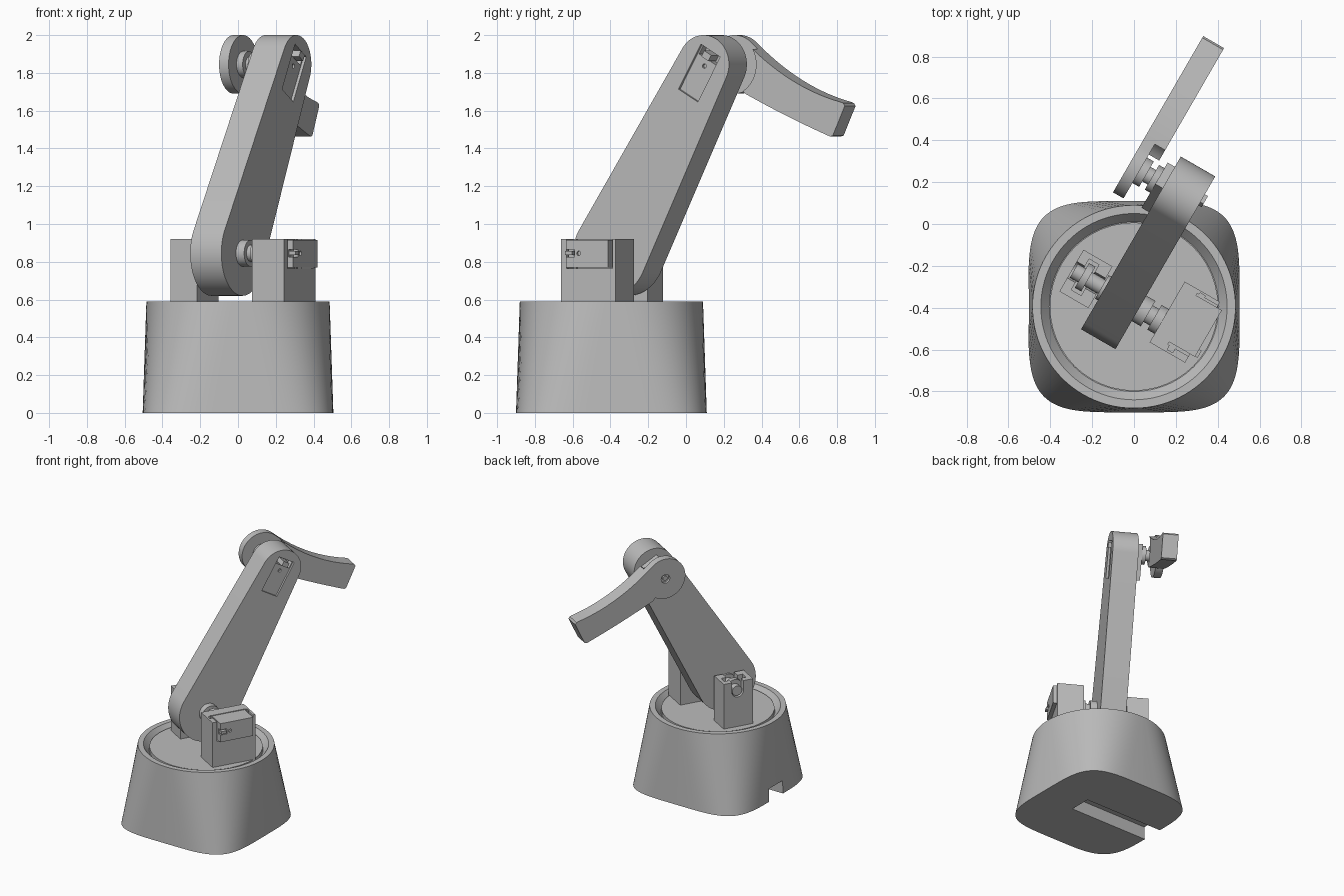
import bpy
import bmesh
from math import sin, cos, pi, acos, radians, copysign
from mathutils import Matrix, Vector

cube = bpy.data.objects.get("Cube")
if cube:
    bpy.data.objects.remove(cube, do_unlink=True)

grey = bpy.data.materials.new("plain grey")
grey.use_nodes = True
grey.diffuse_color = (0.5, 0.5, 0.5, 1)
grey.node_tree.nodes["Principled BSDF"].inputs["Base Color"].default_value = (0.5, 0.5, 0.5, 1)

# Arm frame: local x runs along the reach, local y is up, local z is the joint axis
BASE_Y = -0.395
S = sin(pi / 3)
ARM = Matrix(((0.5, 0, S, 0), (S, 0, -0.5, BASE_Y), (0, 1, 0, 0), (0, 0, 0, 1)))
WORLD = Matrix.Translation((0, BASE_Y, 0))
LOW = Vector((0.005, 0.845))
HIGH = Vector((0.578, 1.845))
REACH = (HIGH - LOW).normalized()
TILT = radians(60)


def finish(name, bm, matrix):
    bmesh.ops.recalc_face_normals(bm, faces=bm.faces)
    mesh = bpy.data.meshes.new(name)
    bm.to_mesh(mesh)
    bm.free()
    mesh.transform(matrix)
    mesh.materials.append(grey)
    obj = bpy.data.objects.new(name, mesh)
    bpy.context.collection.objects.link(obj)
    smooth(obj)
    return obj


def activate(obj):
    bpy.ops.object.select_all(action="DESELECT")
    obj.select_set(True)
    bpy.context.view_layer.objects.active = obj


def smooth(obj):
    activate(obj)
    bpy.ops.object.shade_smooth_by_angle(angle=radians(25))


def prism(name, outline, z0, z1, matrix=ARM):
    """Extrude a flat outline along the local z axis."""
    bm = bmesh.new()
    rings = [[bm.verts.new((p[0], p[1], z)) for p in outline] for z in (z0, z1)]
    n = len(outline)
    for ring in rings:
        bm.faces.new(ring)
    for i in range(n):
        j = (i + 1) % n
        bm.faces.new((rings[0][i], rings[0][j], rings[1][j], rings[1][i]))
    return finish(name, bm, matrix)


def arc(c, r, a0=0, a1=2 * pi, n=48):
    return [(c[0] + r * cos(a0 + (a1 - a0) * i / n), c[1] + r * sin(a0 + (a1 - a0) * i / n))
            for i in range(n + 1)]


def disc(name, c, r, z0, z1, matrix=ARM):
    return prism(name, arc(c, r)[:-1], z0, z1, matrix)


def rect(x0, x1, y0, y1):
    return [(x0, y0), (x1, y0), (x1, y1), (x0, y1)]


def tilted_rect(along0, along1, half):
    """Rectangle lined up with the upper arm, measured from its top joint."""
    side = Vector((REACH.y, -REACH.x)) * half
    a, b = HIGH + REACH * along0, HIGH + REACH * along1
    return [a - side, a + side, b + side, b - side]


def cut(obj, *cutters):
    for cutter in cutters:
        cutter.hide_render = True
        mod = obj.modifiers.new("cut", "BOOLEAN")
        mod.operation = "DIFFERENCE"
        mod.solver = "EXACT"
        mod.object = cutter
        activate(obj)
        bpy.ops.object.modifier_apply(modifier=mod.name)
        bpy.data.objects.remove(cutter, do_unlink=True)
    smooth(obj)


# Base: rounded square foot lofted to a round rim with a sloped inner lip
def rounded(r, z, power, n=96):
    pts = []
    for i in range(n):
        c, s = cos(2 * pi * i / n), sin(2 * pi * i / n)
        pts.append((r * copysign(abs(c) ** (2 / power), c),
                    r * copysign(abs(s) ** (2 / power), s), z))
    return pts


bm = bmesh.new()
levels = [(0.505, 0, 4.3), (0.485, 0.59, 2), (0.445, 0.59, 2), (0.405, 0.54, 2)]
rings = [[bm.verts.new(p) for p in rounded(*level)] for level in levels]
for low, high in zip(rings, rings[1:]):
    for i in range(len(low)):
        j = (i + 1) % len(low)
        bm.faces.new((low[i], low[j], high[j], high[i]))
bm.faces.new(rings[0])
bm.faces.new(rings[-1])
base = finish("base", bm, WORLD)
cut(base, prism("slot_cutter", rect(-0.7, 0.18, -0.085, 0.085), -0.1, 0.1, WORLD))

disc("turntable", (0, 0), 0.402, 0.5, 0.57, WORLD)

# Bearing post with an open slot for the axle
TOP = 0.92
post = prism("bearing_post", rect(-0.115, 0.115, 0.55, TOP), -0.345, -0.185)
slot = arc(LOW, 0.045, pi, 2 * pi, 20) + [(LOW.x + 0.045, 1), (LOW.x - 0.045, 1)]
cut(post,
    prism("axle_cutter", slot, -0.4, -0.1),
    prism("pocket_cutter", rect(-0.08, 0.09, 0.76, 1), -0.3, -0.245))
disc("axle", LOW, 0.038, -0.335, -0.15)
disc("axle_flange", LOW, 0.068, -0.29, -0.255)
disc("axle_collar", LOW, 0.065, -0.18, -0.16)

# Shoulder motor in its open mount
mount = prism("motor_mount", rect(-0.11, 0.225, 0.55, TOP), 0.15, 0.345)
cut(mount,
    prism("bay_cutter", rect(-0.075, 0.205, 0.765, 1), 0.23, 0.4),
    prism("ear_cutter", rect(-0.098, 0.215, 0.765, 1), 0.24, 0.27))
motor = prism("shoulder_motor", rect(-0.062, 0.195, 0.77, 0.915), 0.2, 0.372)
cut(motor,
    prism("wire_cutter", rect(-0.07, -0.01, 0.825, 0.865), 0.345, 0.4),
    disc("screw_cutter", (0.015, 0.845), 0.012, 0.36, 0.4))
prism("shoulder_motor_wires", rect(-0.06, -0.02, 0.835, 0.857), 0.33, 0.385)
disc("shoulder_horn", LOW, 0.07, 0.02, 0.075)
disc("shoulder_shaft", LOW, 0.045, 0.07, 0.16)
disc("shoulder_gear_cap", LOW, 0.068, 0.11, 0.155)

# Upper arm: two round ends joined by tangents
spread = acos((0.225 - 0.155) / (HIGH - LOW).length)
outline = (arc(HIGH, 0.155, TILT - spread, TILT + spread)
           + arc(LOW, 0.225, TILT + spread, TILT + 2 * pi - spread))
upper_arm = prism("upper_arm", outline, -0.165, 0.025)
cut(upper_arm,
    prism("motor_cutter", tilted_rect(-0.19, 0.085, 0.068), 0.008, 0.1),
    prism("wire_bay_cutter", tilted_rect(0.03, 0.085, 0.06), -0.04, 0.1),
    disc("pin_cutter", HIGH - REACH * 0.01, 0.012, -0.01, 0.1))
prism("elbow_motor_wires", tilted_rect(0.035, 0.07, 0.025), -0.05, 0.042)

# Elbow motor and its horn
prism("elbow_motor", tilted_rect(-0.185, 0.08, 0.068), -0.205, -0.15)
disc("elbow_gear_cap", HIGH, 0.068, -0.235, -0.2)
disc("elbow_shaft", HIGH, 0.04, -0.29, -0.22)
disc("elbow_horn", HIGH, 0.07, -0.305, -0.265)


# Forearm: round hub with a curved, tapering blade
def curve(p0, p1, p2, n=14):
    p0, p1, p2 = Vector(p0), Vector(p1), Vector(p2)
    return [p0 * (1 - t) ** 2 + p1 * 2 * t * (1 - t) + p2 * t * t
            for t in (i / n for i in range(n + 1))]


hub = arc(HIGH, 0.155, radians(48), radians(302))
blade = (hub + curve((0.672, 1.692), (0.92, 1.57), (1.195, 1.463))
         + [(1.212, 1.468), (1.285, 1.625), (1.276, 1.64)]
         + curve((1.262, 1.645), (0.95, 1.72), hub[0])[:-1])
forearm = prism("forearm", blade, -0.36, -0.245)
cut(forearm,
    disc("hub_cutter", HIGH, 0.165, -0.302, -0.2),
    disc("bolt_cutter", HIGH, 0.034, -0.4, -0.34))
disc("hub_bolt", HIGH, 0.018, -0.352, -0.33)
